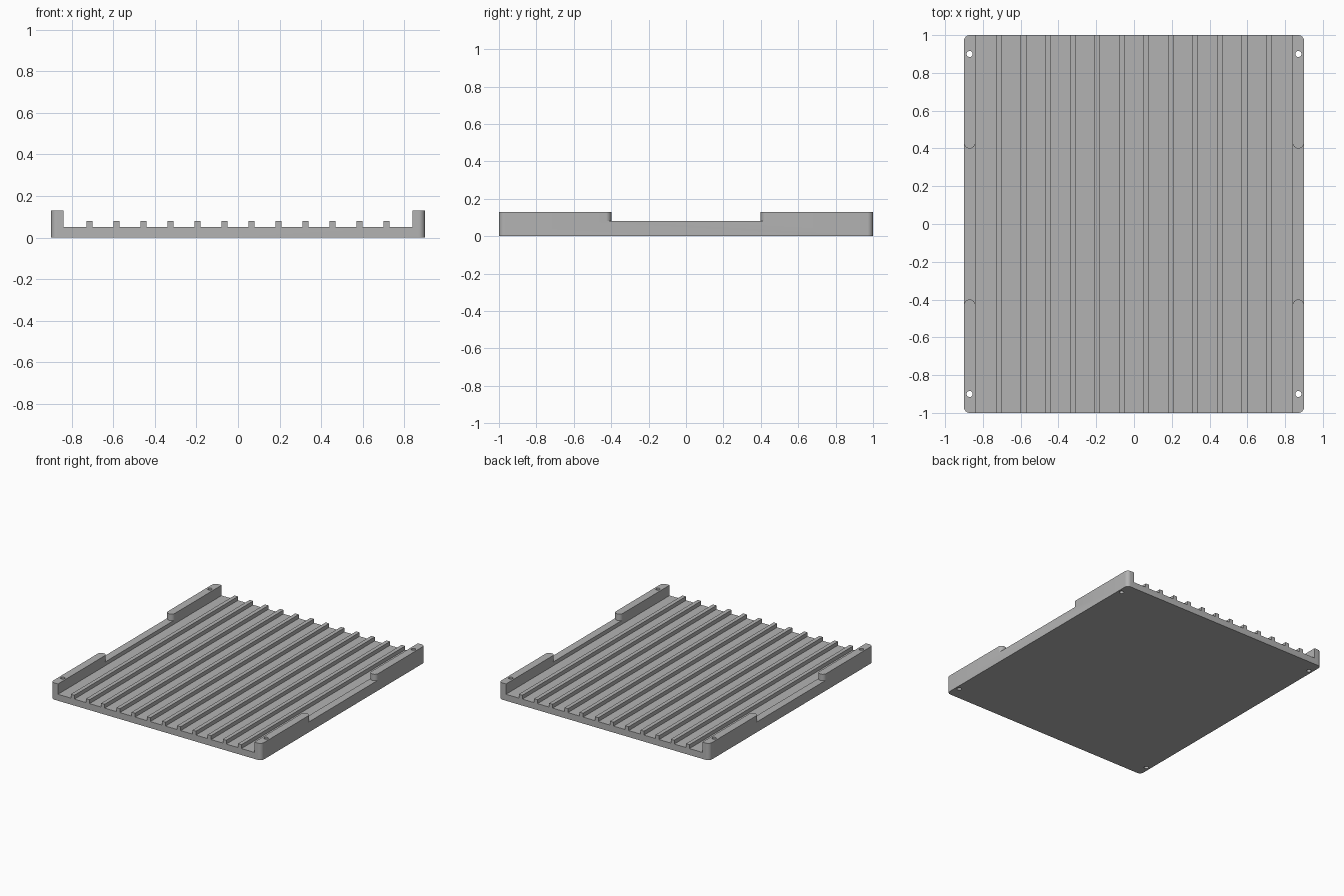
import bpy, bmesh, math

cube = bpy.data.objects.get("Cube")
if cube:
    bpy.data.objects.remove(cube, do_unlink=True)

# Main sizes
HALF_X, HALF_Y = 0.9, 1.0
FLOOR, RIB_TOP, RAIL_TOP = 0.05, 0.08, 0.13
RAIL_W, RIB_W, RIB_STEP, RIBS = 0.06, 0.03, 0.13, 12
RADIUS = RAIL_W / 2
RAIL_X = HALF_X - RADIUS

grey = bpy.data.materials.new("plain grey")
grey.use_nodes = True
grey.diffuse_color = (0.45, 0.45, 0.45, 1)
grey.node_tree.nodes["Principled BSDF"].inputs["Base Color"].default_value = (0.45, 0.45, 0.45, 1)


def add_prism(bm, points, offset):
    """Extrude a closed outline of 3D points by an offset."""
    face = bm.faces.new([bm.verts.new(p) for p in points])
    new = bmesh.ops.extrude_face_region(bm, geom=[face])["geom"]
    bmesh.ops.translate(bm, vec=offset, verts=[v for v in new if isinstance(v, bmesh.types.BMVert)])


def make_object(name, bm):
    bmesh.ops.recalc_face_normals(bm, faces=bm.faces)
    mesh = bpy.data.meshes.new(name)
    bm.to_mesh(mesh)
    bm.free()
    mesh.materials.append(grey)
    obj = bpy.data.objects.new(name, mesh)
    bpy.context.collection.objects.link(obj)
    return obj


# Tray: floor, ribs and side rails as one cross-section, extruded front to back
inner = HALF_X - RAIL_W
section = [(HALF_X, 0), (-HALF_X, 0), (-HALF_X, RAIL_TOP), (-inner, RAIL_TOP), (-inner, FLOOR)]
for i in range(RIBS):
    x = (i - (RIBS - 1) / 2) * RIB_STEP
    a, b = x - RIB_W / 2, x + RIB_W / 2
    section += [(a, FLOOR), (a, RIB_TOP), (b, RIB_TOP), (b, FLOOR)]
section += [(inner, FLOOR), (inner, RAIL_TOP), (HALF_X, RAIL_TOP)]
bm = bmesh.new()
add_prism(bm, [(x, -HALF_Y, z) for x, z in section], (0, 2 * HALF_Y, 0))
# Rounded outer corners
corners = [e for e in bm.edges
           if all(abs(v.co.x) > HALF_X - 0.001 for v in e.verts)
           and abs(e.verts[0].co.z - e.verts[1].co.z) > 0.1]
bmesh.ops.bevel(bm, geom=corners, offset=RADIUS, segments=8, profile=0.5, affect='EDGES')
tray = make_object("ribbed_tray", bm)

# Cutter: rail notches with concave ends, and four screw holes
bm = bmesh.new()
arc_r, end = RADIUS + 0.0004, 0.43
arc = [(arc_r * math.cos(math.pi * i / 16), arc_r * math.sin(math.pi * i / 16) - end) for i in range(17)]
half = [(0.05, -end)] + arc + [(-0.05, -end)]
outline = half + [(x, -y) for x, y in reversed(half)]
for side in (-1, 1):
    add_prism(bm, [(side * RAIL_X + x, y, RIB_TOP) for x, y in outline], (0, 0, 0.1))
    for y in (-0.9, 0.9):
        ring = [(side * RAIL_X + 0.016 * math.cos(math.tau * i / 24),
                 y + 0.016 * math.sin(math.tau * i / 24), -0.05) for i in range(24)]
        add_prism(bm, ring, (0, 0, 0.3))
cutter = make_object("notch_and_hole_cutter", bm)
cutter.hide_render = True

# Cut the tray, then drop the cutter
cut = tray.modifiers.new("notches and holes", 'BOOLEAN')
cut.operation, cut.solver, cut.object = 'DIFFERENCE', 'EXACT', cutter
bpy.context.view_layer.objects.active = tray
tray.select_set(True)
bpy.ops.object.modifier_apply(modifier=cut.name)
bpy.data.objects.remove(cutter, do_unlink=True)
bpy.ops.object.shade_smooth_by_angle(angle=math.radians(30))
